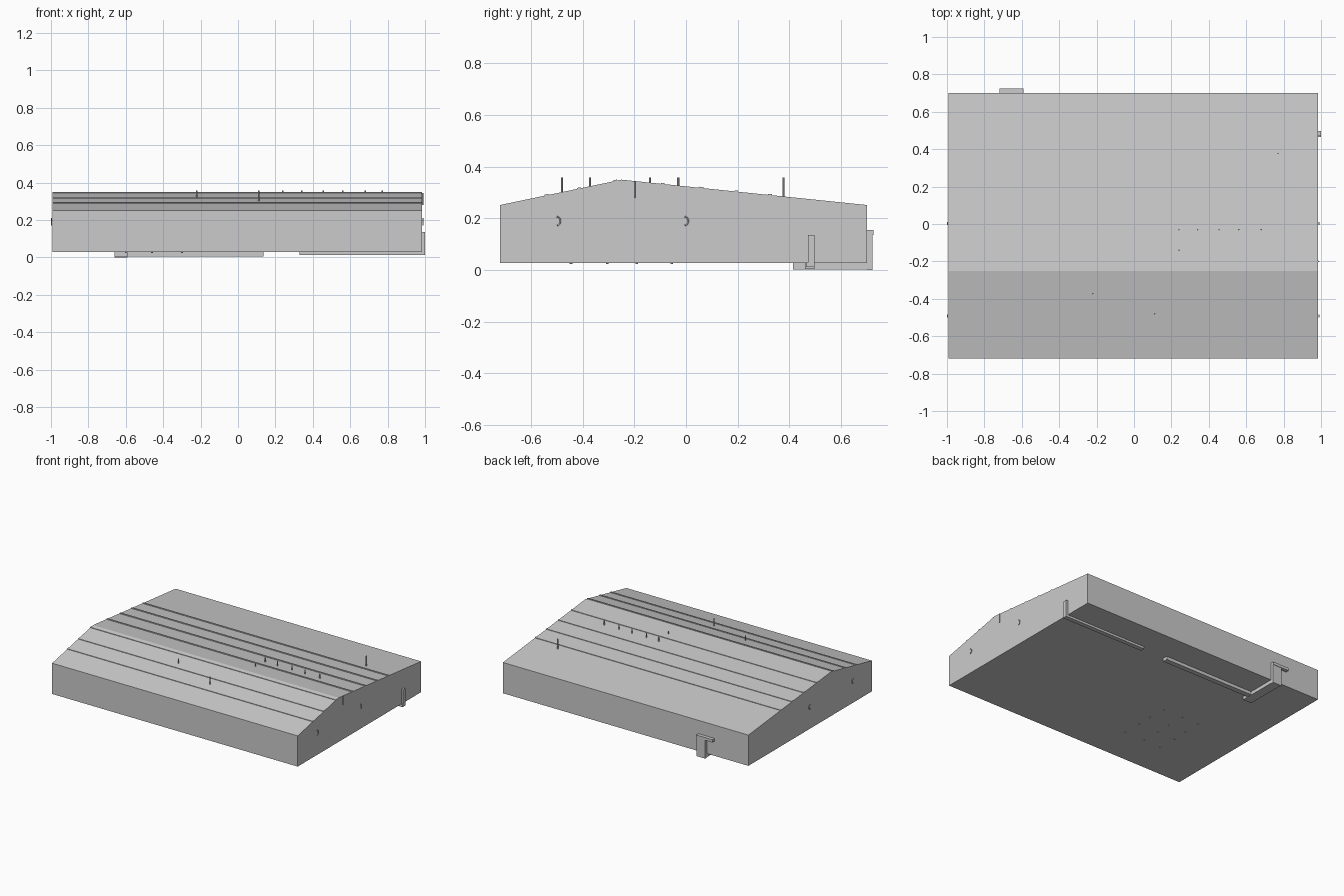
import bpy, bmesh, math
from mathutils import Matrix

if "Cube" in bpy.data.objects:
    bpy.data.objects.remove(bpy.data.objects["Cube"])

X0, X1 = -0.993, 0.985           # body ends
PROFILE = [(-0.72, 0.028), (0.70, 0.028), (0.70, 0.252), (-0.25, 0.35), (-0.72, 0.252)]


def make(name, bm):
    bmesh.ops.recalc_face_normals(bm, faces=bm.faces)
    me = bpy.data.meshes.new(name)
    bm.to_mesh(me)
    bm.free()
    ob = bpy.data.objects.new(name, me)
    bpy.context.collection.objects.link(ob)
    return ob


def prism(name, yz, xa, xb):
    """Extrude a y-z outline along x."""
    bm = bmesh.new()
    face = bm.faces.new([bm.verts.new((xa, y, z)) for y, z in yz])
    ext = bmesh.ops.extrude_face_region(bm, geom=[face])["geom"]
    bmesh.ops.translate(bm, vec=(xb - xa, 0, 0),
                        verts=[v for v in ext if isinstance(v, bmesh.types.BMVert)])
    return make(name, bm)


def box(name, xa, xb, ya, yb, za, zb):
    return prism(name, [(ya, za), (yb, za), (yb, zb), (ya, zb)], xa, xb)


def pin(name, x, y, za, zb, r=0.004):
    bm = bmesh.new()
    bmesh.ops.create_cone(bm, cap_ends=True, segments=8, radius1=r, radius2=r, depth=zb - za,
                          matrix=Matrix.Translation((x, y, (za + zb) / 2)))
    return make(name, bm)


def roof(y):
    """Height of the roof surface at y."""
    if y < -0.25:
        return 0.252 + (y + 0.72) / 0.47 * 0.098
    return 0.35 - (y + 0.25) / 0.95 * 0.098


# Main body with an off-centre ridge
prism("body", PROFILE, X0, X1)

# Thin raised strips running across both slopes
for i, y in enumerate((-0.54, -0.415, -0.275, -0.09, 0.06, 0.195, 0.325)):
    a, b = y - 0.007, y + 0.007
    prism(f"roof_strip_{i}", [(a, roof(a) - 0.004), (b, roof(b) - 0.004),
                              (b, roof(b) + 0.004), (a, roof(a) + 0.004)], X0, X1)

# Small upright pins on the roof
pins = [(x, -0.03) for x in (0.24, 0.34, 0.455, 0.56, 0.68)]
pins += [(0.77, 0.377), (0.11, -0.48), (-0.22, -0.372), (0.24, -0.14)]
for i, (x, y) in enumerate(pins):
    pin(f"roof_pin_{i}", x, y, roof(y) - 0.005, 0.358)
pin("side_pin", X1 + 0.002, -0.2, 0.28, 0.343)

# Small half-ring hooks on the two gable ends
for side, x in (("left", X0), ("right", X1)):
    for j, y in enumerate((-0.5, -0.005)):
        cu = bpy.data.curves.new(f"{side}_hook_{j}", "CURVE")
        cu.dimensions = "3D"
        cu.bevel_depth = 0.003
        cu.bevel_resolution = 1
        sp = cu.splines.new("POLY")
        sp.points.add(8)
        for k, p in enumerate(sp.points):
            t = math.pi * (k / 8 - 0.5)
            out = 0.004 if side == "right" else -0.004
            p.co = (x + out, y + 0.014 * math.cos(t), 0.19 + 0.017 * math.sin(t), 1)
        ob = bpy.data.objects.new(cu.name, cu)
        bpy.context.collection.objects.link(ob)

# Right bracket: bar under the body and upright on the gable
box("right_bracket_bar", 0.33, 1.0, 0.465, 0.497, 0.012, 0.03)
box("right_bracket_upright", X1, 1.0, 0.472, 0.497, 0.012, 0.135)

# Rear bracket: bar, leg to the back edge, upright and short arm
box("rear_bracket_bar", -0.66, 0.135, 0.46, 0.497, 0.005, 0.03)
box("rear_bracket_leg", -0.66, -0.59, 0.415, 0.722, 0.003, 0.03)
box("rear_bracket_upright", -0.66, -0.59, 0.70, 0.722, 0.0, 0.155)
box("rear_bracket_arm", -0.72, -0.59, 0.70, 0.725, 0.135, 0.155)

# Tiny studs on the underside
for i, y in enumerate((-0.445, -0.305, -0.19, -0.055)):
    for j, x in enumerate((-0.6, -0.46, -0.3)):
        pin(f"underside_stud_{i}_{j}", x, y, 0.024, 0.031, 0.005)
